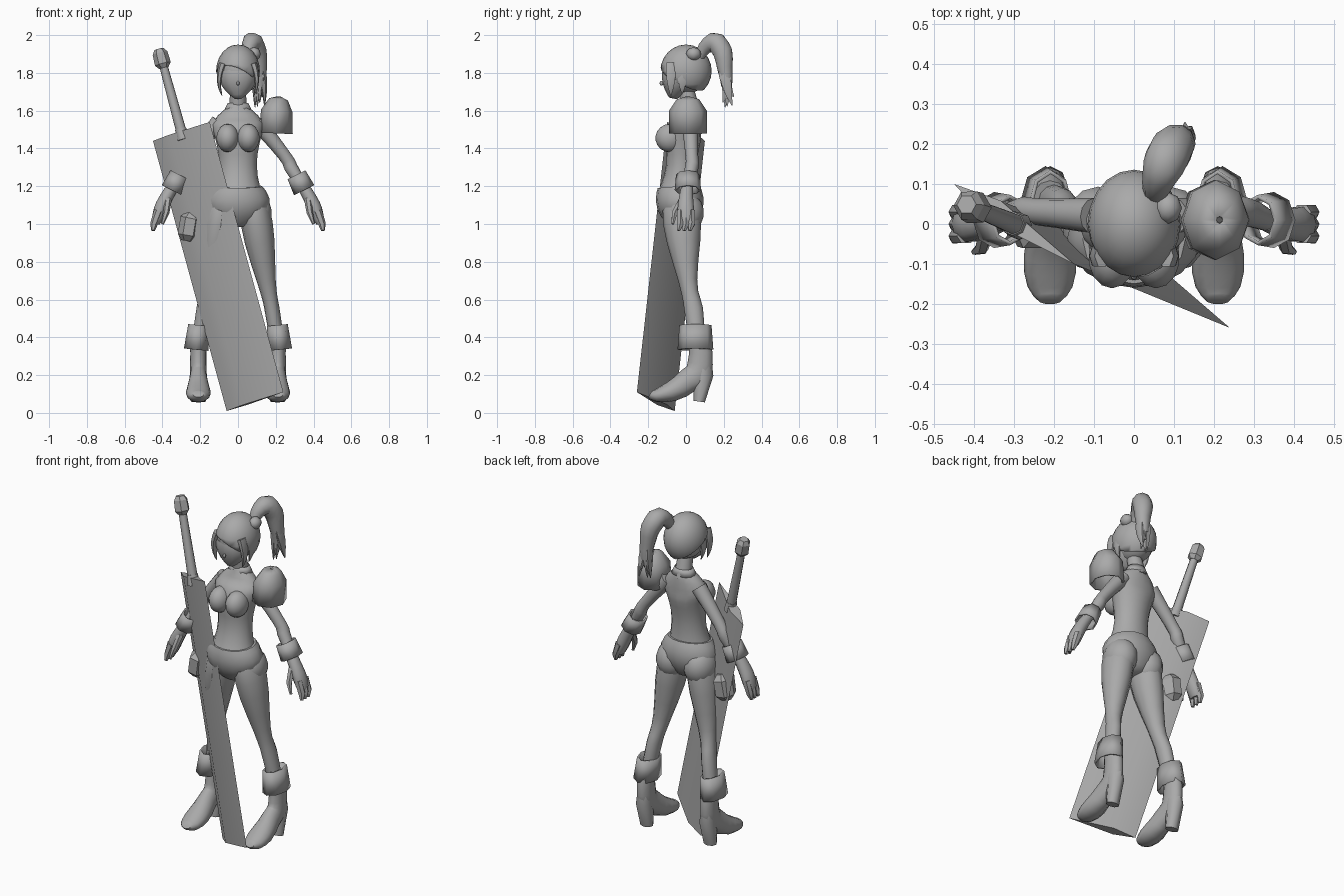
import bpy, bmesh, math, random
from mathutils import Vector, Matrix

if "Cube" in bpy.data.objects:
    bpy.data.objects.remove(bpy.data.objects["Cube"])

random.seed(4)
grey = bpy.data.materials.new("plain_grey")
grey.use_nodes = True
grey.diffuse_color = (.4, .4, .4, 1)
grey.node_tree.nodes["Principled BSDF"].inputs["Base Color"].default_value = grey.diffuse_color


def finish(name, bm, angle=50, shell=0):
    """Turn a bmesh into a shaded object, hollow if it has a shell thickness."""
    bmesh.ops.recalc_face_normals(bm, faces=bm.faces)
    mesh = bpy.data.meshes.new(name)
    bm.to_mesh(mesh)
    bm.free()
    mesh.materials.append(grey)
    part = bpy.data.objects.new(name, mesh)
    bpy.context.collection.objects.link(part)
    bpy.ops.object.select_all(action="DESELECT")
    part.select_set(True)
    bpy.context.view_layer.objects.active = part
    bpy.ops.object.shade_smooth_by_angle(angle=math.radians(angle))
    if shell:
        thickness = part.modifiers.new("thickness", "SOLIDIFY")
        thickness.thickness = shell


def smooth_path(keys, steps):
    """Fill in a flowing curve between the key rings."""
    last = len(keys) - 1
    slopes = [(keys[min(i + 1, last)] - keys[max(i - 1, 0)]) / 2 for i in range(last + 1)]
    path = []
    for i in range(last):
        for k in range(steps):
            t = k / steps
            blend = t * t * (3 - 2 * t)
            leaving = keys[i] + slopes[i] * t
            arriving = keys[i + 1] - slopes[i + 1] * (1 - t)
            path.append(leaving * (1 - blend) + arriving * blend)
    return path + [keys[last]]


def tube(name, *rings, sides=12, side=1, steps=3, shell=0, angle=50):
    """Loft ellipses given as x, y, z, half width and (optionally) half depth."""
    keys = [Vector((r[0] * side, r[1], r[2], r[3], r[-1])) for r in rings]
    path = smooth_path(keys, steps)
    points = [Vector(p[:3]) for p in path]
    bm = bmesh.new()
    loops = []
    for i, ring in enumerate(path):
        along = (points[min(i + 1, len(points) - 1)] - points[max(i - 1, 0)]).normalized()
        across = Vector((1, 0, 0))
        across = (across - along * across.dot(along)).normalized()
        depth = along.cross(across)
        loop = []
        for k in range(sides):
            turn = math.tau * k / sides
            offset = across * ring[3] * math.cos(turn) + depth * ring[4] * math.sin(turn)
            loop.append(bm.verts.new(points[i] + offset))
        loops.append(loop)
    for low, high in zip(loops, loops[1:]):
        for k in range(sides):
            bm.faces.new((low[k - 1], low[k], high[k], high[k - 1]))
    if not shell:
        bm.faces.new(loops[0])
        bm.faces.new(loops[-1])
    finish(name, bm, angle, shell)


def cuff(name, centre, axis, half_length, narrow, wide, side):
    """Open flared band round a limb, widening along the axis."""
    reach = Vector(axis).normalized() * half_length
    start, end = Vector(centre) - reach, Vector(centre) + reach
    tube(name, (*start, *narrow), (*end, *wide), sides=8, side=side, steps=1, shell=.01, angle=30)


def ball(name, centre, radii, segments=14, trim=None):
    """Ellipsoid, optionally losing everything beyond a plane (point, direction)."""
    bm = bmesh.new()
    bmesh.ops.create_uvsphere(bm, u_segments=segments, v_segments=segments // 2 + 2, radius=1)
    shape = Matrix.Translation(centre) @ Matrix.Diagonal((*radii, 1))
    bmesh.ops.transform(bm, matrix=shape, verts=bm.verts)
    if trim:
        geometry = bm.verts[:] + bm.edges[:] + bm.faces[:]
        bmesh.ops.bisect_plane(bm, geom=geometry, plane_co=trim[0], plane_no=trim[1], clear_outer=True)
    finish(name, bm, 60, .005 if trim else 0)


# Landmarks of the left side of the body, mirrored for the right
hip, thigh, knee, shin, ankle = (.08, -.03, 1.14), (.1, -.02, 1), (.15, .01, .7), (.18, .04, .55), (.21, .06, .35)
shoulder, elbow, wrist, knuckles = (.1, .02, 1.54), (.24, .03, 1.37), (.33, .01, 1.22), (.42, 0, 1.05)
crown = Vector((0, 0, 1.81))

# Head, face and neck
ball("head", crown, (.105, .125, .12), 16)
tube("jaw", (0, -.04, 1.8, .1, .085), (0, -.055, 1.73, .085, .07), (0, -.07, 1.665, .02))
ball("nose", (0, -.13, 1.745), (.008, .01, .012), 8)
tube("neck", (0, .03, 1.58, .05), (0, 0, 1.72, .04), steps=2)
tube("collar", (0, .02, 1.6, .075, .055), (0, .02, 1.64, .055, .045), shell=.005, steps=1)

# Hair cap with a slanted fringe, and locks framing the face
ball("hair_cap", crown, (.116, .136, .14), 20, (crown - Vector((0, .1, 0)), Vector((-.4, -.5, -1))))
for side, label in ((1, "left"), (-1, "right")):
    for place, y, length in (("front", -.08, .14), ("side", -.02, .13)):
        tube(f"{label}_{place}_lock", (.08, y, 1.85, .02, .03), (.1, y, 1.76, .012, .025),
             (.085, y, 1.82 - length, .002), sides=6, side=side)

# Side ponytail ending in pointed strands
ball("hair_tie", (.085, .04, 1.9), (.035, .04, .035), 8)
tube("ponytail", (.05, .07, 1.88, .025), (.065, .12, 1.95, .045), (.09, .18, 1.935, .055),
     (.11, .205, 1.83, .043), (.115, .215, 1.73, .03), sides=10)
for strand in range(5):
    spread = (strand - 2) / 2
    tip = (.115 + spread * .025, .22 + random.uniform(-.03, .04), 1.66 + random.uniform(-.05, .03))
    tube("ponytail_strand", (.11, .2, 1.84, .03), (.115 + spread * .02, .215, 1.74, .02, .03),
         (*tip, .002), sides=6)

# Torso and hips
tube("torso", (0, -.04, 1.17, .126, .105), (0, -.025, 1.31, .1, .08), (0, -.015, 1.46, .122, .095),
     (0, .01, 1.54, .13, .07), (0, .02, 1.62, .05), sides=16)
tube("hips", (0, -.04, 1.2, .128, .11), (0, -.03, 1.09, .165, .122), (0, -.02, .99, .06), sides=16)

for side, label in ((1, "left"), (-1, "right")):
    ball(label + "_breast", (.055 * side, -.085, 1.455), (.06, .077, .075))
    ball(label + "_hip", (.09 * side, -.01, 1.06), (.09, .105, .11))

    # Leg
    tube(label + "_leg", (*hip, .05, .07), (*thigh, .084, .1), (*knee, .05), (*shin, .04, .05),
         (*ankle, .04), side=side)

    # High-heeled boot with a broad band at the top
    cuff(label + "_boot_cuff", (.215, .05, .4), (.01, 0, -.1), .065, (.055, .085), (.065, .095), side)
    tube(label + "_boot", (.21, .06, .42, .045, .05), (.21, .075, .26, .043, .067), (.21, .01, .17, .05, .065),
         (.21, -.12, .1, .065, .045), (.21, -.19, .1, .03, .02), side=side)
    tube(label + "_heel", (.21, .085, .28, .035, .05), (.21, .09, .2, .045, .055), (.21, .07, .06, .04, .03),
         sides=8, side=side, steps=1)

    # Arm with a band at the wrist
    tube(label + "_arm", (*shoulder, .045), (*elbow, .034), (.28, .03, 1.3, .036), (*wrist, .028), side=side)
    cuff(label + "_wrist_cuff", wrist, (.1, 0, -.2), .045, (.053, .063), (.06, .07), side)

    # Hand with tapering fingers
    tube(label + "_palm", (*wrist, .028), (.385, 0, 1.13, .035, .04), (*knuckles, .032, .045),
         (.435, 0, 1, .02, .035), sides=10, side=side)
    for row in (-1, 0, 1):
        y = row * .03
        tube(label + "_finger", (.42, y, 1.07, .025, .02), (.445, y, 1, .02), (.45, y - .01, .965, .01),
             sides=6, side=side, steps=1)
    tube(label + "_thumb", (.37, -.02, 1.13, .02), (.38, -.06, 1.06, .017), (.4, -.07, 1, .008),
         sides=6, side=side, steps=1)

# Flat-topped armour on the left shoulder
tube("shoulder_guard", (.2, .01, 1.48, .09, .1), (.205, .01, 1.6, .083, .1), (.215, .01, 1.66, .05, .06),
     (.215, .01, 1.675, .01), sides=8, steps=1, shell=.01, angle=50)

# Broad sword: four-sided blade section swept along its length
corner, width, length = Vector((-.06, -.06, .01)), Vector((.3, -.2, .1)), Vector((-.39, .16, 1.43))
outward = width.cross(length).normalized()
bm = bmesh.new()
section = [corner, corner + width / 3 + outward * .03, corner + width, corner + width / 3 - outward * .03]
low = [bm.verts.new(point) for point in section]
high = [bm.verts.new(point + length) for point in section]
for k in range(4):
    bm.faces.new((low[k], low[k - 1], high[k - 1], high[k]))
bm.faces.new(low)
bm.faces.new(high)
finish("sword_blade", bm, 40)


def sword_ring(fraction, radius):
    """Ring on the sword's centre line, measured in blade lengths from its foot."""
    return (*(corner + width / 2 + length * fraction), radius)


tube("sword_collar", sword_ring(.97, .035), sword_ring(1.01, .03), sides=8, steps=1)
tube("sword_grip", sword_ring(.98, .028), sword_ring(1.25, .022), sides=8, steps=1)
tube("sword_pommel", sword_ring(1.235, .025), sword_ring(1.25, .043), sword_ring(1.29, .04),
     sword_ring(1.305, .025), sides=6, steps=1, angle=25)

# Pouch on the right thigh
tube("thigh_pouch", (-.24, 0, 1.06, .03, .04), (-.25, 0, 1.03, .055, .07), (-.265, 0, .94, .055, .065),
     (-.27, 0, .91, .03), sides=6, steps=1, angle=30)
